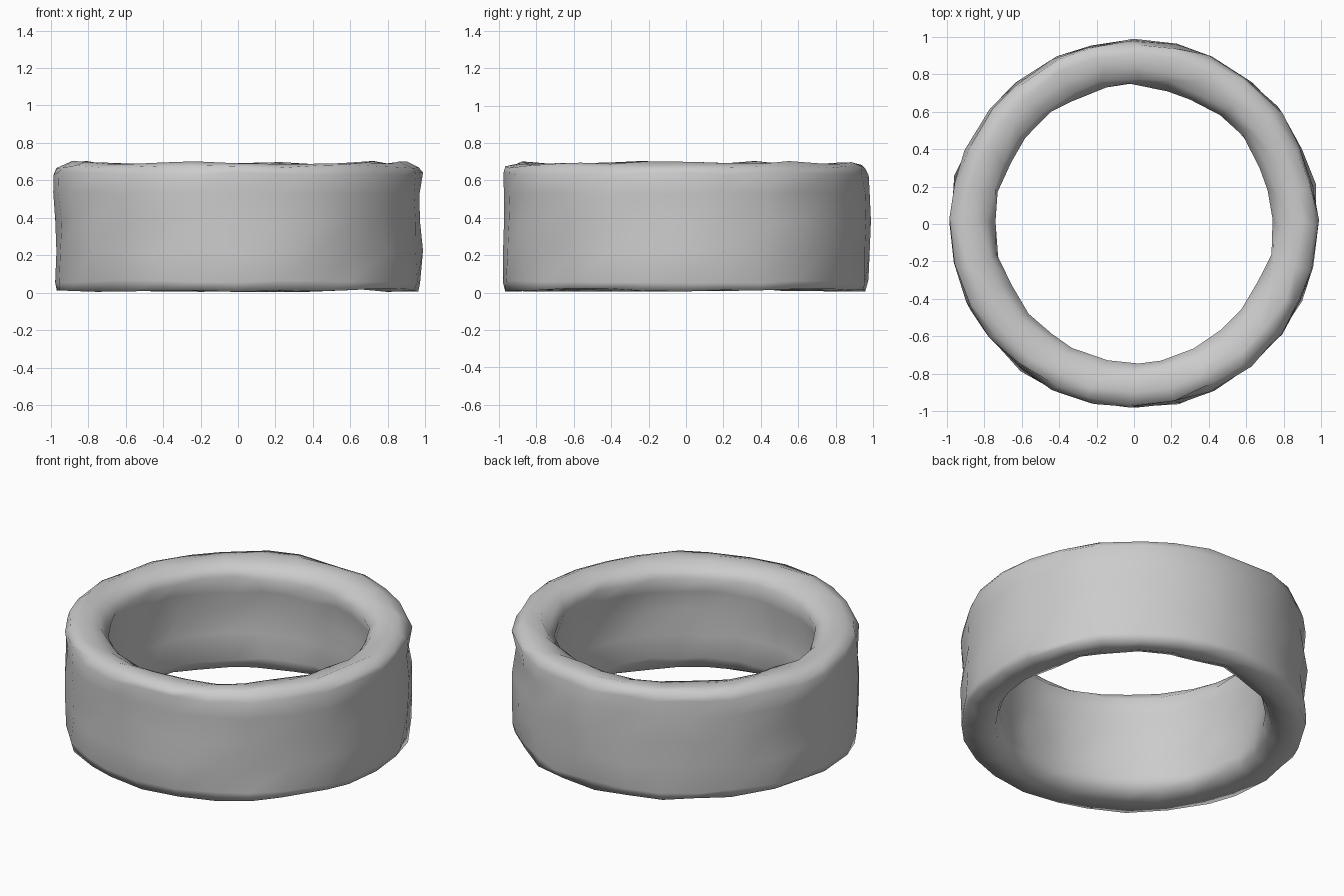
import bpy, bmesh, math, random

if "Cube" in bpy.data.objects:
    bpy.data.objects.remove(bpy.data.objects["Cube"])
random.seed(4)

SEGMENTS = 28

# Cross-section of the band: (radius, height), flat outer wall, rounded top
# rim that overhangs the inner wall a little
profile = [
    (0.968, 0.014), (0.98, 0.06), (0.976, 0.22), (0.978, 0.38), (0.976, 0.53),
    (0.976, 0.635), (0.956, 0.675), (0.90, 0.695), (0.83, 0.685), (0.775, 0.66),
    (0.74, 0.61), (0.757, 0.52), (0.765, 0.40), (0.765, 0.25), (0.757, 0.10),
    (0.785, 0.035), (0.86, 0.012),
]


def build_ring(name):
    bm = bmesh.new()
    loops = []
    for i in range(SEGMENTS):
        a = 2 * math.pi * i / SEGMENTS
        loop = []
        for r, z in profile:
            # slight hand-worked unevenness of the surface
            rr = r + random.uniform(-0.012, 0.014)
            zz = max(0.005, z + random.uniform(-0.01, 0.01))
            aa = a + random.uniform(-0.04, 0.04)
            loop.append(bm.verts.new((rr * math.cos(aa), rr * math.sin(aa), zz)))
        loops.append(loop)
    n = len(profile)
    for i in range(SEGMENTS):
        p, q = loops[i], loops[(i + 1) % SEGMENTS]
        for j in range(n):
            k = (j + 1) % n
            bm.faces.new((p[j], q[j], q[k], p[k]))
    bmesh.ops.recalc_face_normals(bm, faces=bm.faces)
    for f in bm.faces:
        f.smooth = True
    me = bpy.data.meshes.new(name)
    bm.to_mesh(me)
    bm.free()
    ob = bpy.data.objects.new(name, me)
    bpy.context.collection.objects.link(ob)
    return ob


# Ring band
build_ring("ring_band")
